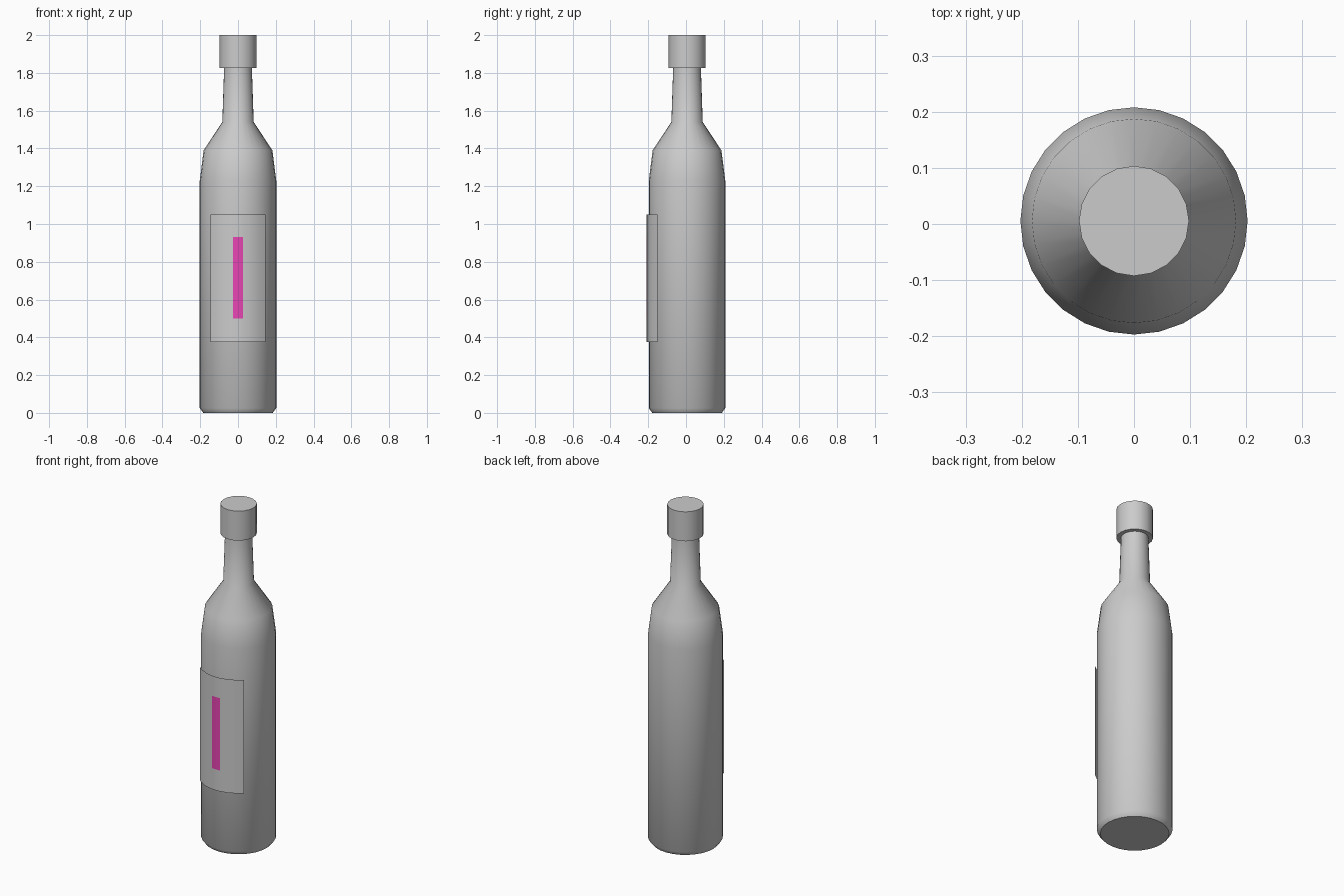
import bpy, bmesh, math

cube = bpy.data.objects.get("Cube")
if cube:
    bpy.data.objects.remove(cube, do_unlink=True)

AXIS_Y = 0.0055  # the label stands proud, so the bottle axis sits slightly back


def material(name, rgb):
    mat = bpy.data.materials.new(name)
    mat.use_nodes = True
    mat.diffuse_color = (*rgb, 1)
    mat.node_tree.nodes["Principled BSDF"].inputs["Base Color"].default_value = (*rgb, 1)
    return mat


grey = material("pale grey", (0.6, 0.6, 0.6))
pink = material("magenta", (0.8, 0.06, 0.45))


def finish(name, bm, mats):
    mesh = bpy.data.meshes.new(name)
    bm.to_mesh(mesh)
    bm.free()
    obj = bpy.data.objects.new(name, mesh)
    bpy.context.collection.objects.link(obj)
    obj.location.y = AXIS_Y
    for mat in mats:
        mesh.materials.append(mat)
    bpy.ops.object.select_all(action="DESELECT")
    obj.select_set(True)
    bpy.context.view_layer.objects.active = obj
    bpy.ops.object.shade_smooth_by_angle(angle=math.radians(45))
    return obj


def lathe(name, profile, sides, mat):
    """Turn a (radius, height) profile around the z axis and close both ends."""
    bm = bmesh.new()
    rings = []
    for r, z in profile:
        angles = [math.tau * i / sides for i in range(sides)]
        rings.append([bm.verts.new((r * math.cos(a), r * math.sin(a), z)) for a in angles])
    for low, high in zip(rings, rings[1:]):
        for i in range(sides):
            j = (i + 1) % sides
            bm.faces.new((low[i], low[j], high[j], high[i]))
    bm.faces.new(rings[0][::-1])
    bm.faces.new(rings[-1])
    return finish(name, bm, [mat])


# Glass body with chamfered foot, shoulder and tapering neck
lathe("bottle_body", [(0.184, 0), (0.2025, 0.025), (0.2025, 1.23), (0.182, 1.39),
                      (0.083, 1.54), (0.073, 1.84)], 28, grey)

# Cap
lathe("bottle_cap", [(0.098, 1.825), (0.098, 2.0)], 20, grey)

# Curved paper label with a magenta stripe in the middle
bm = bmesh.new()
half = [7.3, 19, 31, 43]
columns = [-a for a in reversed(half)] + [0] + half
heights = [0.375, 0.5, 0.93, 1.05]
radius = 0.2133
grid = [[bm.verts.new((radius * math.sin(math.radians(a)),
                       -radius * math.cos(math.radians(a)), z)) for a in columns]
        for z in heights]
for low, high in zip(grid, grid[1:]):
    for i in range(len(columns) - 1):
        face = bm.faces.new((low[i], low[i + 1], high[i + 1], high[i]))
        centre = face.calc_center_median()
        if abs(centre.x) < 0.027 and 0.5 < centre.z < 0.93:
            face.material_index = 1
finish("front_label", bm, [grey, pink])
